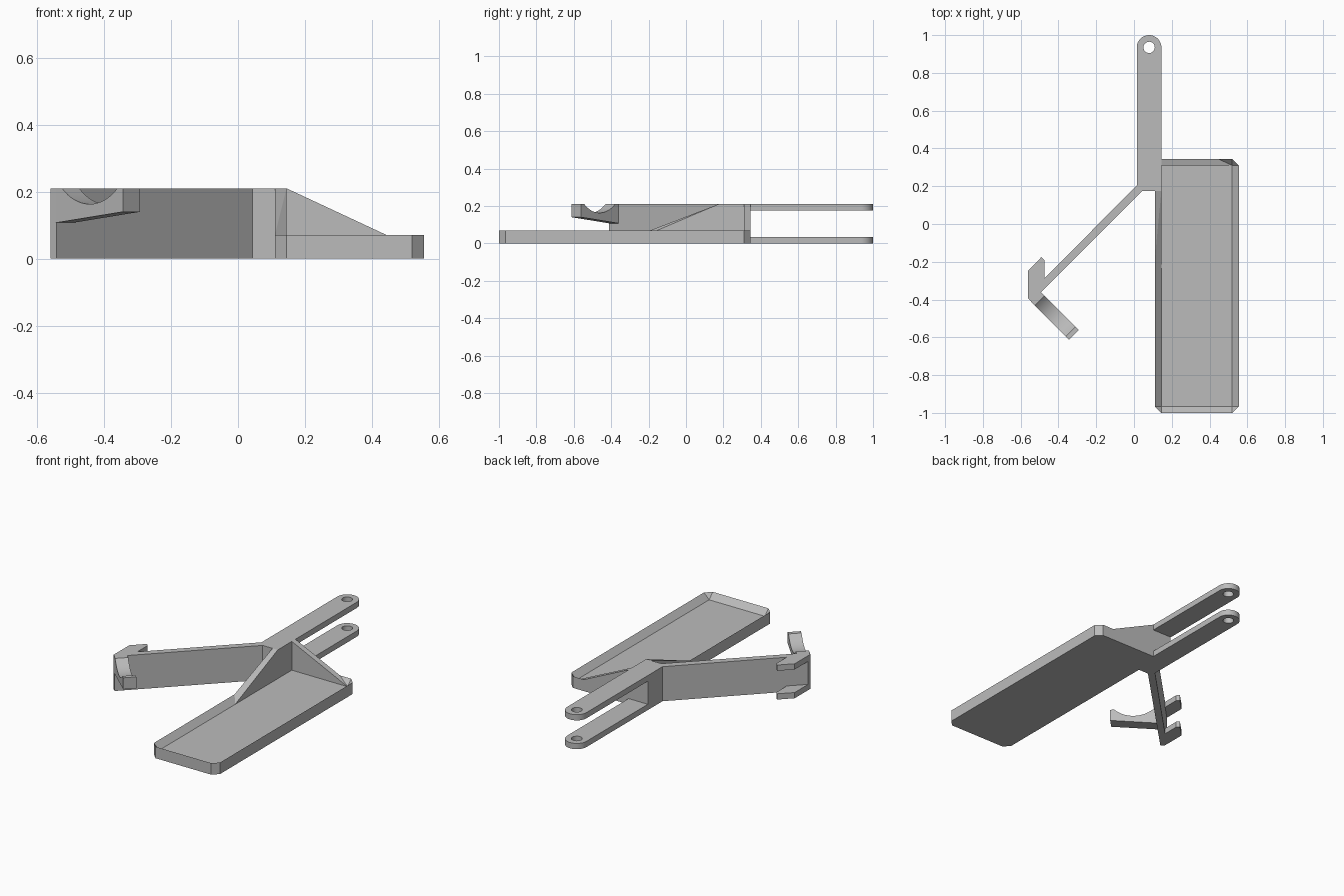
import bpy, bmesh
from math import cos, sin, pi, sqrt, asin
from mathutils import Matrix, Vector

cube = bpy.data.objects.get("Cube")
if cube:
    bpy.data.objects.remove(cube, do_unlink=True)

grey = bpy.data.materials.new("plain_grey")
grey.use_nodes = True
grey.diffuse_color = (0.5, 0.5, 0.5, 1)
grey.node_tree.nodes["Principled BSDF"].inputs["Base Color"].default_value = (0.5, 0.5, 0.5, 1)

H = 0.21    # overall height
T = 0.035   # plate thickness
RIM = 0.07  # tray rim height


def finish(name, bm):
    bmesh.ops.recalc_face_normals(bm, faces=bm.faces[:])
    mesh = bpy.data.meshes.new(name)
    bm.to_mesh(mesh)
    bm.free()
    obj = bpy.data.objects.new(name, mesh)
    bpy.context.collection.objects.link(obj)
    mesh.materials.append(grey)
    return obj


def prism(name, outline, z0, z1, matrix=Matrix()):
    """Extrude a flat outline from z0 to z1, then place it with a matrix."""
    bm = bmesh.new()
    face = bm.faces.new([bm.verts.new((x, y, z0)) for x, y in outline])
    top = bmesh.ops.extrude_face_region(bm, geom=[face])["geom"]
    verts = [v for v in top if isinstance(v, bmesh.types.BMVert)]
    bmesh.ops.translate(bm, verts=verts, vec=(0, 0, z1 - z0))
    bm.transform(matrix)
    return finish(name, bm)


def hull(name, points):
    bm = bmesh.new()
    for p in points:
        bm.verts.new(p)
    bmesh.ops.convex_hull(bm, input=bm.verts[:])
    return finish(name, bm)


# Tray: chamfered outer wall, sharp rim, walls sloping in to a flat floor
X0, X1, Y0, Y1 = 0.11, 0.555, -1.0, 0.345
bm = bmesh.new()
corners = [(X0, Y0, 1, 1), (X1, Y0, -1, 1), (X1, Y1, -1, -1), (X0, Y1, 1, -1)]
plan = []
for i, (x, y, sx, sy) in enumerate(corners):
    pair = [(x, y + sy * T), (x + sx * T, y)]
    plan += pair if i % 2 == 0 else pair[::-1]
low = [bm.verts.new((x, y, 0)) for x, y in plan]
rim = [bm.verts.new((x, y, RIM)) for x, y in plan]
floor = [bm.verts.new((x + sx * T, y + sy * T, T)) for x, y, sx, sy in corners]
bm.faces.new(low)
bm.faces.new(floor)
for i in range(8):
    j = (i + 1) % 8
    bm.faces.new((low[i], low[j], rim[j], rim[i]))
for i in range(4):
    a, b, c = rim[2 * i], rim[2 * i + 1], rim[(2 * i + 2) % 8]
    bm.faces.new((a, b, floor[i]))
    bm.faces.new((b, c, floor[(i + 1) % 4], floor[i]))
finish("tray", bm)

# Tapered gusset walls rising from the tray to the hinge block
xi, yi = X0 + T, Y1 - T
hull("back_gusset", [(xi, y, z) for y in (yi, Y1) for z in (0, H)] +
     [(0.445, Y1, 0), (0.445, Y1, RIM), (X1 - T, yi, 0), (X1 - T, yi, T)])
hull("side_gusset", [(x, y, z) for x in (X0, xi) for y in (0.175, Y1) for z in (0, H)] +
     [(X0, -0.19, 0), (X0, -0.19, RIM), (xi, -0.235, 0), (xi, -0.235, T)])

# Hinge block
prism("hinge_block", [(0.015, 0.205), (0.043, 0.175), (X0, 0.175), (X0, Y1), (0.015, Y1)], 0, H)

# Two hinge bars with rounded, drilled ends
R, cx, cy, N = 0.065, 0.08, 0.935, 24
for name, z in (("lower_hinge_bar", 0), ("upper_hinge_bar", H - T)):
    end = [(cx + R * cos(pi * i / N), cy + R * sin(pi * i / N)) for i in range(N + 1)]
    bar = prism(name, [(cx - R, Y1), (cx + R, Y1)] + end, z, z + T)
    hole = [(cx + 0.03 * cos(2 * pi * i / 32), cy + 0.03 * sin(2 * pi * i / 32)) for i in range(32)]
    cutter = prism(name + "_cutter", hole, z - T, z + 2 * T)
    cutter.hide_render = True
    cutter.hide_viewport = True
    cutter.display_type = 'WIRE'
    cut = bar.modifiers.new("pin_hole", 'BOOLEAN')
    cut.object = cutter
    cut.operation = 'DIFFERENCE'
    cut.solver = 'EXACT'
    # Bake the hole and drop the cutter
    bpy.context.view_layer.update()
    baked = bpy.data.meshes.new_from_object(bar.evaluated_get(bpy.context.evaluated_depsgraph_get()))
    bar.modifiers.clear()
    bar.data = baked
    bpy.data.objects.remove(cutter, do_unlink=True)

# Diagonal arm, full height
prism("arm", [(0.015, 0.205), (-0.56, -0.375), (-0.56, -0.395), (-0.542, -0.411), (0.043, 0.175)], 0, H)

# Hooks on the arm end
hook = [(-0.56, -0.385), (-0.56, -0.245), (-0.49, -0.175), (-0.475, -0.19), (-0.475, -0.3)]
prism("lower_hook", hook, 0, T)
prism("upper_hook", hook, H - T, H)

# Catch: scooped finger square to the arm, profile in (along, height)
a, b, sag = -0.067, 0.166, 0.047
half = (b - a) / 2
rad = (half ** 2 + sag ** 2) / (2 * sag)
sweep = asin(half / rad)
scoop = []
for i in range(17):
    t = sweep * (1 - i / 8)
    scoop.append(((a + b) / 2 + rad * sin(t), H - sag + rad * (1 - cos(t))))
profile = [(-0.095, 0.107), (0.19, 0.14), (0.19, H)] + scoop + [(-0.095, H)]
s = 1 / sqrt(2)
along, across = Vector((s, -s, 0)), Vector((s, s, 0))
place = Matrix((along, (0, 0, 1), across)).transposed().to_4x4()
prism("catch", profile, -0.676, -0.603, place)

# Smooth the curved walls while keeping edges sharp
for obj in bpy.context.scene.objects:
    obj.select_set(obj.name in {"catch", "lower_hinge_bar", "upper_hinge_bar"})
bpy.context.view_layer.objects.active = bpy.data.objects["catch"]
bpy.ops.object.shade_smooth_by_angle()
